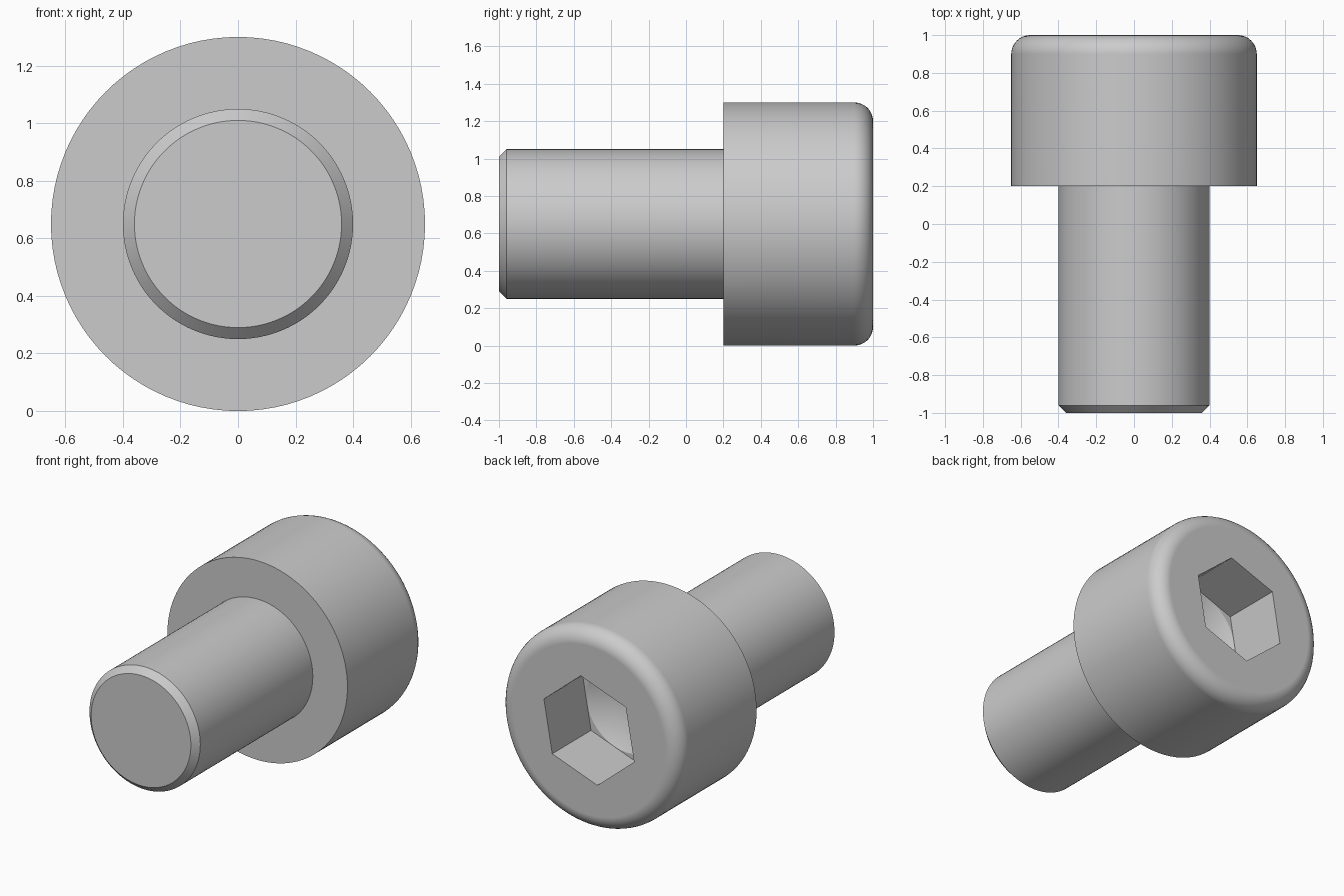
import bpy, bmesh, math
from mathutils import Matrix, Vector

if "Cube" in bpy.data.objects:
    bpy.data.objects.remove(bpy.data.objects["Cube"])

AXIS_Z = 0.65          # height of the bolt axis
HEAD_R, SHANK_R = 0.65, 0.4
FILLET, CHAMFER = 0.1, 0.04
SOCKET_R = 0.3 / math.cos(math.radians(30))
SEGMENTS = 96

steel = bpy.data.materials.new("steel grey")
steel.use_nodes = True
grey = (0.6, 0.6, 0.6, 1)
steel.diffuse_color = grey
steel.node_tree.nodes["Principled BSDF"].inputs["Base Color"].default_value = grey


def lathe(name, profile, sides=SEGMENTS, turn=0.0):
    """Closed solid from (radius, y) points turned about the bolt axis."""
    bm = bmesh.new()
    start = Matrix.Rotation(-turn, 3, "Y")
    verts = [bm.verts.new(start @ Vector((r, y, 0))) for r, y in profile]
    edges = [bm.edges.new(pair) for pair in zip(verts, verts[1:])]
    bmesh.ops.spin(bm, geom=verts + edges, cent=(0, 0, 0), axis=(0, 1, 0),
                   angle=math.tau, steps=sides, use_merge=True)
    bmesh.ops.remove_doubles(bm, verts=bm.verts, dist=1e-5)
    # flat ends become single faces
    bmesh.ops.dissolve_limit(bm, angle_limit=0.001, verts=bm.verts, edges=bm.edges)
    bmesh.ops.recalc_face_normals(bm, faces=bm.faces)
    bmesh.ops.translate(bm, verts=bm.verts, vec=(0, 0, AXIS_Z))
    mesh = bpy.data.meshes.new(name)
    bm.to_mesh(mesh)
    bm.free()
    mesh.materials.append(steel)
    obj = bpy.data.objects.new(name, mesh)
    bpy.context.collection.objects.link(obj)
    return obj


def activate(obj):
    bpy.ops.object.select_all(action="DESELECT")
    obj.select_set(True)
    bpy.context.view_layer.objects.active = obj


def cut(obj, cutter):
    activate(obj)
    mod = obj.modifiers.new("cut", "BOOLEAN")
    mod.operation, mod.solver, mod.object = "DIFFERENCE", "EXACT", cutter
    bpy.ops.object.modifier_apply(modifier=mod.name)
    bpy.data.objects.remove(cutter)


def finish(obj):
    activate(obj)
    bpy.ops.object.shade_smooth_by_angle(angle=math.radians(25))
    mod = obj.modifiers.new("clean shading", "WEIGHTED_NORMAL")
    mod.keep_sharp = True


# Head: cylinder with a rounded outer rim
rim = []
for i in range(9):
    a = math.radians(90) * i / 8
    rim.append((HEAD_R - FILLET + FILLET * math.cos(a), 1 - FILLET + FILLET * math.sin(a)))
head = lathe("head", [(0, 0.2), (HEAD_R, 0.2)] + rim + [(0, 1)])

# Hexagonal socket with a conical drilled bottom
hexagon = lathe("socket_cutter", [(0, 0.6), (SOCKET_R, 0.6), (SOCKET_R, 1.2), (0, 1.2)],
                sides=6, turn=math.radians(20))
cut(head, hexagon)
drill = lathe("drill_cutter", [(0, 0.43), (0.298, 0.6), (0.28, 0.7), (0, 0.7)])
cut(head, drill)
finish(head)

# Shank: plain cylinder with a chamfered tip, seated in the head
shank = lathe("shank", [(0, -1), (SHANK_R - CHAMFER, -1), (SHANK_R, -1 + CHAMFER),
                        (SHANK_R, 0.22), (0, 0.22)])
finish(shank)
